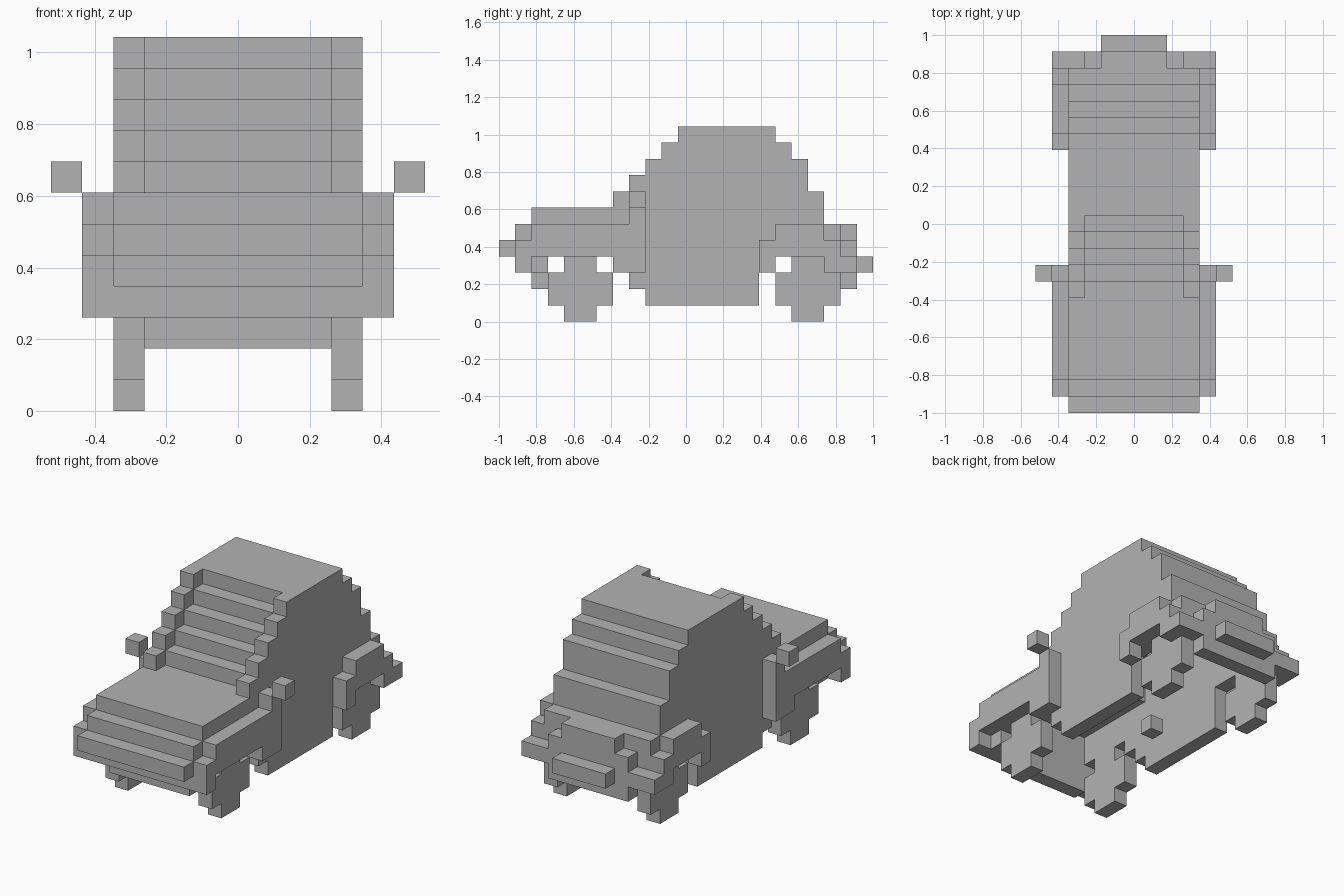
import bpy, bmesh
from itertools import product
from mathutils import Vector

cube = bpy.data.objects.get("Cube")
if cube:
    bpy.data.objects.remove(cube, do_unlink=True)

UNIT = 2 / 23          # edge of one block
LENGTH = 23            # blocks from nose to tail

grey = bpy.data.materials.new("plain_grey")
grey.use_nodes = True
colour = (0.45, 0.45, 0.45, 1)
grey.diffuse_color = colour
grey.node_tree.nodes["Principled BSDF"].inputs["Base Color"].default_value = colour


def part(name, boxes, mirror=False):
    """Fill boxes (x0, x1, y0, y1, z0, z1) with blocks and skin the outside."""
    cells = set()
    for x0, x1, y0, y1, z0, z1 in boxes:
        for x, y, z in product(range(x0, x1), range(y0, y1), range(z0, z1)):
            cells.add((x, y, z))
            if mirror:
                cells.add((-x - 1, y, z))
    bm = bmesh.new()
    corners = {}

    def corner(p):
        key = tuple(p)
        if key not in corners:
            x, y, z = key
            corners[key] = bm.verts.new((x * UNIT, (y - LENGTH / 2) * UNIT, z * UNIT))
        return corners[key]

    for cell in sorted(cells):
        for axis, side in product(range(3), (0, 1)):
            beyond = list(cell)
            beyond[axis] += 2 * side - 1
            if tuple(beyond) in cells:
                continue
            u, v = Vector((0, 0, 0)), Vector((0, 0, 0))
            u[(axis + 1) % 3] = v[(axis + 2) % 3] = 1
            base = Vector(cell)
            base[axis] += side
            loop = [base, base + u, base + u + v, base + v]
            if not side:
                loop.reverse()
            bm.faces.new([corner(tuple(int(c) for c in p)) for p in loop])
    # merge the flat areas into large clean faces
    bmesh.ops.dissolve_limit(bm, angle_limit=0.01, verts=bm.verts, edges=bm.edges)
    mesh = bpy.data.meshes.new(name)
    bm.to_mesh(mesh)
    bm.free()
    mesh.materials.append(grey)
    obj = bpy.data.objects.new(name, mesh)
    bpy.context.collection.objects.link(obj)


# stepped side profile: height row -> front and back end
rows = {1: (9, 16), 2: (8, 16), 3: (7, 16), 4: (1, 21), 5: (1, 21), 6: (2, 20),
        7: (7, 20), 8: (8, 19), 9: (9, 19), 10: (10, 18), 11: (11, 17)}

part("side_walls", [(3, 4, a, b, z, z + 1) for z, (a, b) in rows.items()], True)

# shell between the walls
part("windshield", [(-3, 3, z + 1, z + 3, z, z + 1) for z in range(7, 11)])
part("roof", [(-3, 3, 12, 17, 11, 12)])
part("rear_panel", [(-3, 3, rows[z][1] - 2, rows[z][1], z, z + 1) for z in range(4, 11)])
part("hood", [(-3, 3, 2, 9, 6, 7)])
part("nose", [(-3, 3, 1, 3, 4, 6), (-4, 4, 1, 3, 3, 4), (-3, 3, 2, 3, 2, 3)])

# bumpers and tail
part("front_bumper", [(-4, 4, 0, 1, 4, 5)])
part("front_bumper_ends", [(4, 5, 1, 2, 3, 5)], True)
part("tail", [(-3, 3, 21, 22, 2, 5), (-2, 2, 21, 22, 5, 6)])
part("rear_bumper", [(3, 5, 20, 22, 3, 4)], True)
part("rear_plate", [(-2, 2, 22, 23, 3, 4)])

# fenders with arches
part("front_fenders", [(4, 5, 2, 9, 4, 6), (4, 5, 7, 9, 3, 4), (4, 5, 8, 9, 6, 7)], True)
part("rear_fenders", [(4, 5, 16, 17, 3, 5), (4, 5, 17, 20, 4, 6), (4, 5, 20, 21, 4, 5)], True)

# wheels: square with the corners removed
for name, y in (("front_wheels", 3), ("rear_wheels", 17)):
    part(name, [(3, 4, y, y + 4, 1, 3), (3, 4, y + 1, y + 3, 0, 4)], True)

part("mirrors", [(5, 6, 8, 9, 7, 8)], True)
part("cabin_lever", [(-2, -1, 11, 12, 2, 3)])
